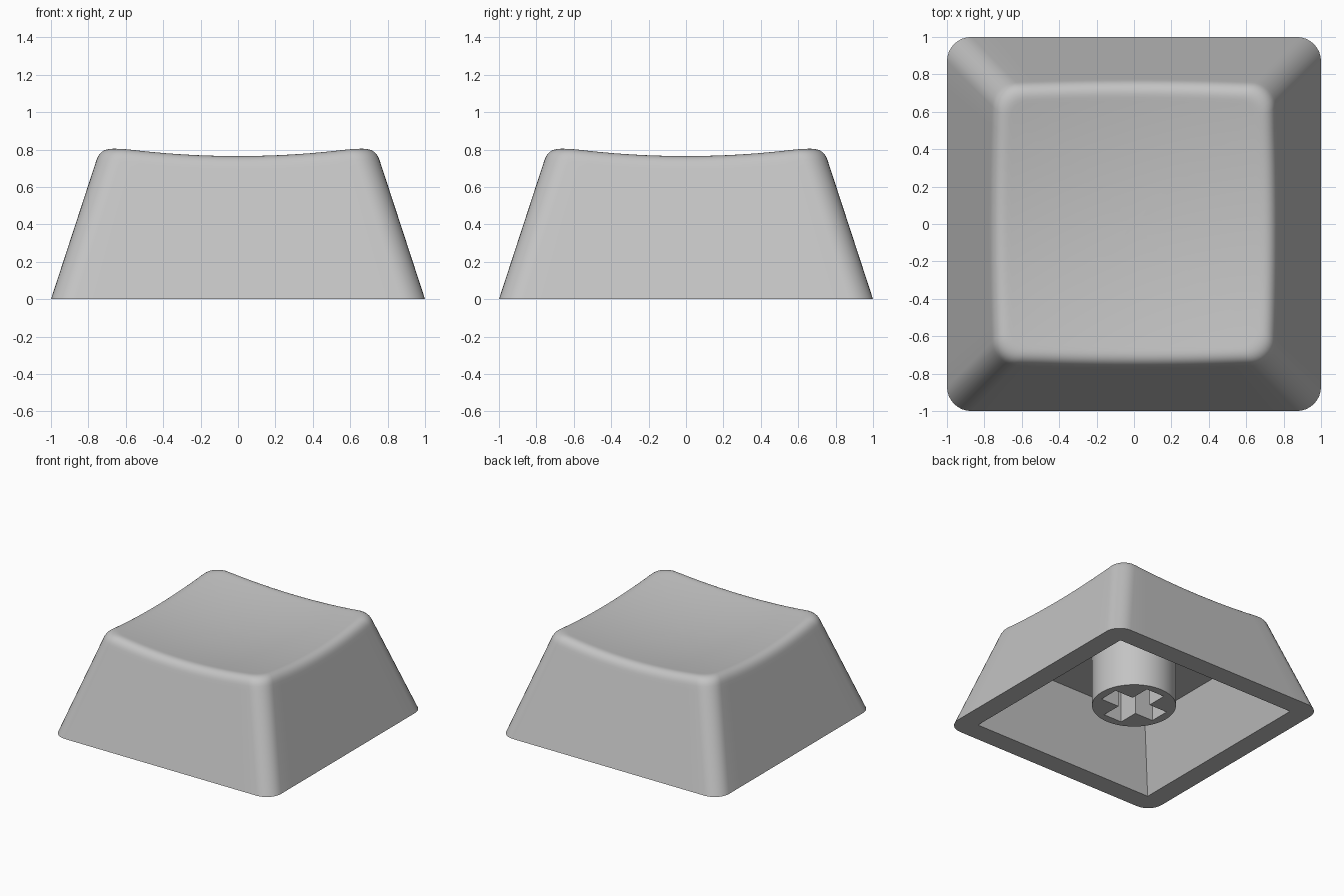
import bpy, bmesh, math

if "Cube" in bpy.data.objects:
    bpy.data.objects.remove(bpy.data.objects["Cube"])

TAPER = 0.327          # wall lean per unit of height
RADIUS = 0.13          # plan corner radius
FILLET = 0.07          # top rim rounding
ARC, SIDE = 8, 12      # segments per corner and per side
CEIL, STEM_Z, STEM_R = 0.53, 0.11, 0.316

grey = bpy.data.materials.new("light grey plastic")
grey.diffuse_color = (0.55, 0.55, 0.55, 1)
grey.use_nodes = True
grey.node_tree.nodes["Principled BSDF"].inputs["Base Color"].default_value = grey.diffuse_color


def ring(half, r):
    """Rounded square outline, as corner arcs joined by subdivided sides."""
    pts = []
    for q in range(4):
        c, s = round(math.cos(q * math.pi / 2)), round(math.sin(q * math.pi / 2))
        quarter = []
        for i in range(ARC + 1):
            a = math.pi / 2 * i / ARC
            quarter.append((half - r + r * math.cos(a), half - r + r * math.sin(a)))
        for i in range(1, SIDE):
            quarter.append(((half - r) * (1 - 2 * i / SIDE), half))
        pts += [(x * c - y * s, x * s + y * c) for x, y in quarter]
    return pts


def dish(x, y):
    return 0.713 + 0.11 * (x * x + y * y)


def finish(bm, name):
    bmesh.ops.remove_doubles(bm, verts=bm.verts[:], dist=1e-5)
    bmesh.ops.recalc_face_normals(bm, faces=bm.faces[:])
    me = bpy.data.meshes.new(name)
    bm.to_mesh(me)
    bm.free()
    me.materials.append(grey)
    ob = bpy.data.objects.new(name, me)
    bpy.context.collection.objects.link(ob)
    bpy.ops.object.select_all(action='DESELECT')
    ob.select_set(True)
    bpy.context.view_layer.objects.active = ob
    bpy.ops.object.shade_smooth_by_angle(angle=math.radians(30))


def loft(bm, loops):
    rows = [[bm.verts.new(p) for p in loop] for loop in loops]
    n = len(rows[0])
    for a, b in zip(rows, rows[1:]):
        for i in range(n):
            j = (i + 1) % n
            bm.faces.new((a[i], a[j], b[j], b[i]))
    return rows


# Where the leaning wall meets the dished top, for each outline point
count = len(ring(1, RADIUS))
edge = []
for i in range(count):
    half = 0.75
    for _ in range(12):
        half = 1 - TAPER * dish(*ring(half, RADIUS)[i])
    edge.append(half)


def rim_loop(t):
    """One loop of the rounded rim: t = 0 on the wall, t = 1 on the dish."""
    loop = []
    for i, e in enumerate(edge):
        x0, y0 = ring(e + TAPER * FILLET, RADIUS)[i]
        x1, y1 = ring(e, RADIUS)[i]
        x2, y2 = ring(e - FILLET, RADIUS - 0.03)[i]
        z1 = dish(x1, y1)
        p = zip((x0, y0, z1 - FILLET), (x1, y1, z1), (x2, y2, dish(x2, y2)))
        loop.append([(1 - t) ** 2 * a + 2 * t * (1 - t) * b + t * t * c for a, b, c in p])
    return loop


# Cap shell: cavity, flat bottom rim, leaning walls, rounded rim, dished top
inner_top = [(x, y, CEIL) for x, y in ring(0.834 - TAPER * CEIL, 0)]
inner_base = [(x, y, 0) for x, y in ring(0.834, 0)]
base = [(x, y, 0) for x, y in ring(1, RADIUS)]
rim = [rim_loop(k / 8) for k in range(9)]
support = [[b + (r - b) * 0.96 for b, r in zip(p, q)] for p, q in zip(base, rim[0])]
top = []
for f in (0.97, 0.85, 0.7, 0.55, 0.4, 0.25, 0.1):
    top.append([(x * f, y * f, dish(x * f, y * f)) for x, y, z in rim[-1]])
bm = bmesh.new()
rows = loft(bm, [inner_top, inner_base, base, support] + rim + top)
centre = bm.verts.new((0, 0, dish(0, 0)))
for i in range(count):
    bm.faces.new((rows[-1][i], rows[-1][(i + 1) % count], centre))
bmesh.ops.remove_doubles(bm, verts=rows[0], dist=1e-5)
bm.faces.new([v for v in rows[0] if v.is_valid])
finish(bm, "cap_shell")

# Stem: round post with a cross-shaped socket
L, W, N = 0.25, 0.083, 64
cross = []
for q in range(4):
    c, s = round(math.cos(q * math.pi / 2)), round(math.sin(q * math.pi / 2))
    cross += [(x * c - y * s, x * s + y * c) for x, y in ((L, -W), (L, W), (W, W))]
circle = [(STEM_R * math.cos(2 * math.pi * i / N), STEM_R * math.sin(2 * math.pi * i / N))
          for i in range(N)]
bm = bmesh.new()
ends = []
for outline in (circle, cross):
    low, high = loft(bm, [[(x, y, z) for x, y in outline] for z in (STEM_Z, CEIL)])
    ends += [bm.edges.get((low[i], low[i - 1])) for i in range(len(low))]
bmesh.ops.triangle_fill(bm, edges=ends, use_beauty=True)
finish(bm, "stem")
